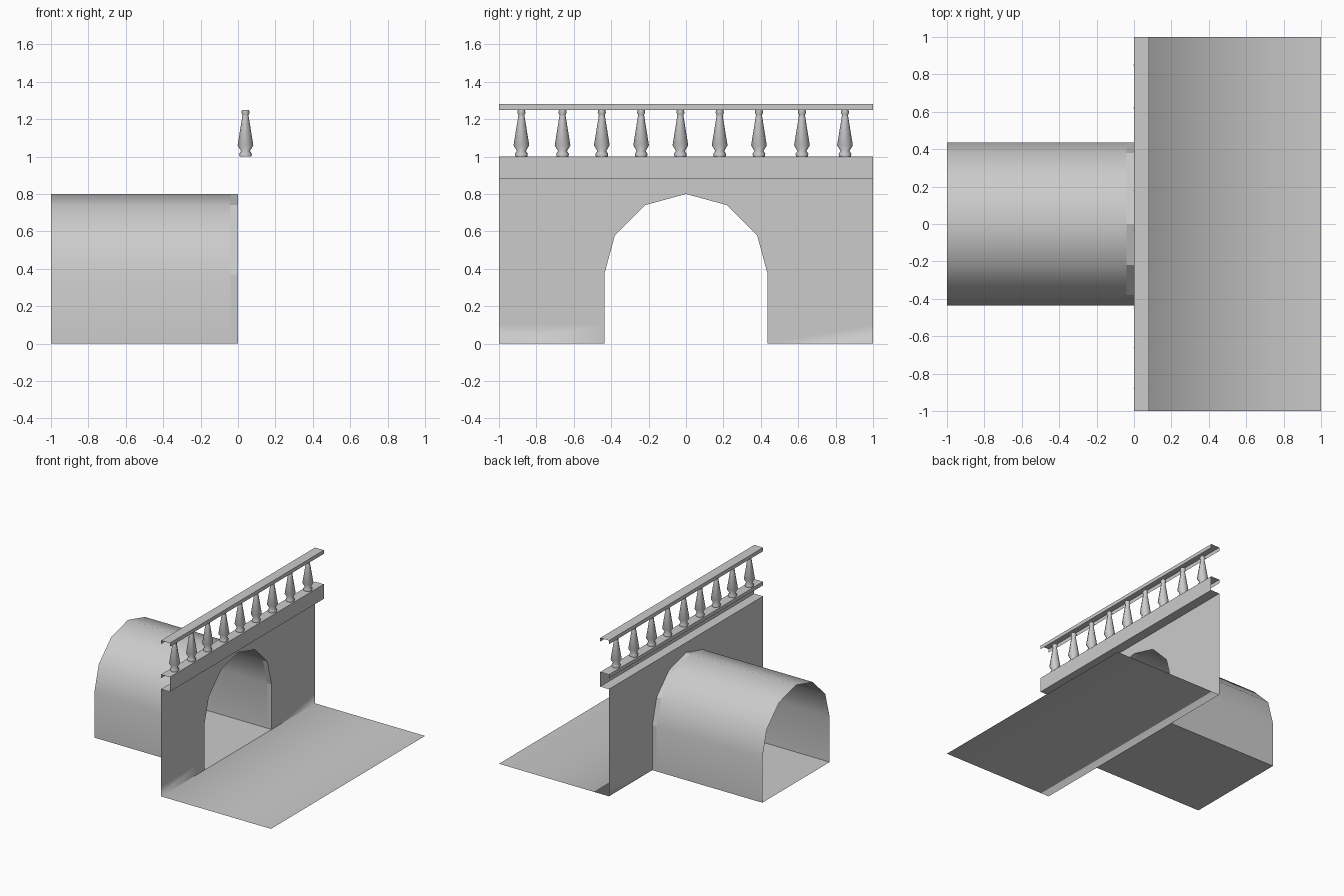
import bpy, bmesh
from math import cos, sin, tau

cube = bpy.data.objects.get("Cube")
if cube:
    bpy.data.objects.remove(cube, do_unlink=True)

stone = bpy.data.materials.new("grey_stone")
stone.use_nodes = True
stone.diffuse_color = (0.6, 0.6, 0.6, 1)
stone.node_tree.nodes["Principled BSDF"].inputs["Base Color"].default_value = (0.6, 0.6, 0.6, 1)


def build(name, smooth_faces=(), flat_faces=()):
    """Make one welded object from smooth and flat faces given as corner lists."""
    bm = bmesh.new()
    for faces, smooth in ((smooth_faces, True), (flat_faces, False)):
        for corners in faces:
            face = bm.faces.new([bm.verts.new(c) for c in corners])
            face.smooth = smooth
    bmesh.ops.remove_doubles(bm, verts=bm.verts, dist=0.0005)
    mesh = bpy.data.meshes.new(name)
    bm.to_mesh(mesh)
    bm.free()
    mesh.materials.append(stone)
    obj = bpy.data.objects.new(name, mesh)
    bpy.context.collection.objects.link(obj)
    return obj


def pairs(points):
    return zip(points, points[1:])


# Half of the arch outline (y, z), from the springing to the crown
HALF = [(0.437, 0.37), (0.38, 0.58), (0.22, 0.74), (0, 0.8)]
W, WALL_TOP, SKIRT = 0.437, 0.88, 0.1

# Front wall around the arch, sharing its bottom corners with the ground sheet
wall_faces = [[(0, -1, 0), (1, -1, 0), (1, 1, 0), (0, 1, 0)]]
for side in (1, -1):
    skirt = [(W, 0), (1, 0), (1, SKIRT), (W, SKIRT)]
    upper = [(W, SKIRT), (1, SKIRT), (1, WALL_TOP), (0, WALL_TOP)] + HALF[::-1]
    for outline in (skirt, upper):
        wall_faces.append([(0, side * y, z) for y, z in outline[::side]])
build("wall_and_ground", wall_faces)

# Tunnel vault behind the wall, with a faceted rim at the mouth
arch = [(-W, 0)] + [(-y, z) for y, z in HALF] + HALF[-2::-1] + [(W, 0)]


def vault(x0, x1):
    return [[(x0, *a), (x1, *a), (x1, *b), (x0, *b)] for a, b in pairs(arch)]


build("tunnel_vault", vault(-1, -0.04), vault(-0.04, 0))
build("tunnel_floor", flat_faces=[[(-1, -W, 0), (0, -W, 0), (0, W, 0), (-1, W, 0)]])


# Open-ended mouldings running along the wall
def moulding(name, profile):
    build(name, flat_faces=[
        [(a[0], 1, a[1]), (b[0], 1, b[1]), (b[0], -1, b[1]), (a[0], -1, a[1])]
        for a, b in pairs(profile)])


D = 0.08
moulding("cornice", [(0, WALL_TOP), (D, WALL_TOP), (D, 1), (0, 1), (0, 0.97)])
moulding("hand_rail", [(D, 1.25), (D, 1.28), (0, 1.28), (0, 1.25)])

# Turned balusters (radius, height)
TURNING = [(0.032, 1.0), (0.034, 1.015), (0.024, 1.03), (0.042, 1.06),
           (0.017, 1.215), (0.016, 1.223), (0.022, 1.234), (0.019, 1.25)]
SIDES = 8


def baluster(name, y):
    def ring(r, z):
        return [(D / 2 + r * cos(tau * i / SIDES), y + r * sin(tau * i / SIDES), z)
                for i in range(SIDES + 1)]
    faces = []
    for low, high in pairs([ring(*p) for p in TURNING]):
        for i in range(SIDES):
            faces.append([low[i], low[i + 1], high[i + 1], high[i]])
    cap = ring(*TURNING[-1])[:-1]
    build(name, faces, [cap])


for n, y in enumerate([-0.88, -0.66, -0.45, -0.24, -0.03, 0.18, 0.39, 0.62, 0.85]):
    baluster(f"baluster_{n + 1}", y)
